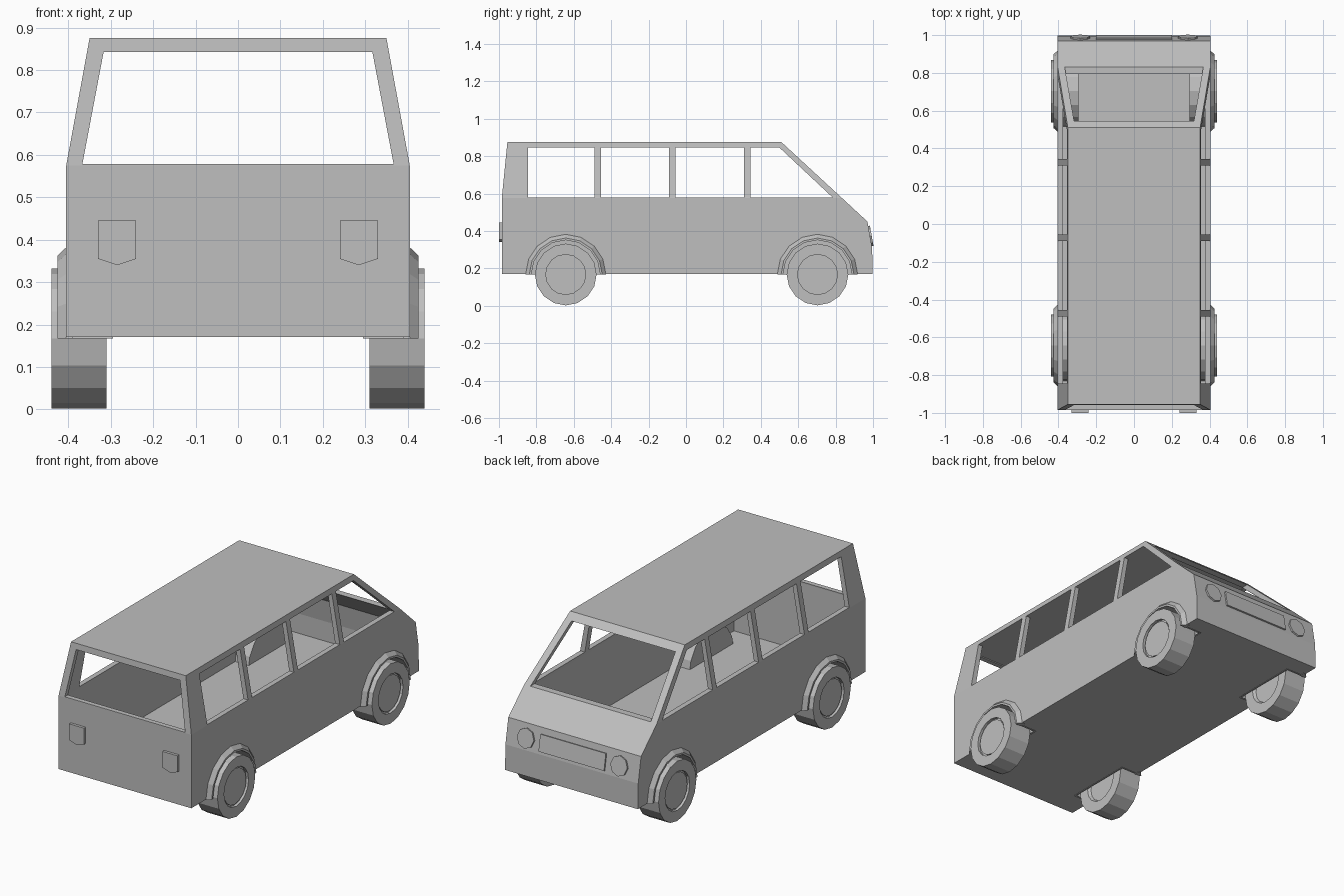
import bpy, bmesh, math
from mathutils import Vector

cube = bpy.data.objects.get("Cube")
if cube:
    bpy.data.objects.remove(cube, do_unlink=True)

grey = bpy.data.materials.new("plain_grey")
grey.use_nodes = True
colour = (0.52, 0.52, 0.52, 1)
grey.diffuse_color = colour
grey.node_tree.nodes["Principled BSDF"].inputs["Base Color"].default_value = colour

AXLE_Z = 0.167
BELT = 0.575


def finish(name, bm):
    """Turn a bmesh into a flat-shaded object."""
    bmesh.ops.remove_doubles(bm, verts=bm.verts[:], dist=1e-5)
    bmesh.ops.recalc_face_normals(bm, faces=bm.faces[:])
    mesh = bpy.data.meshes.new(name)
    bm.to_mesh(mesh)
    bm.free()
    mesh.materials.append(grey)
    obj = bpy.data.objects.new(name, mesh)
    bpy.context.scene.collection.objects.link(obj)
    return obj


def prism(name, outline, push):
    """Extrude a flat 3D outline along a vector."""
    bm = bmesh.new()
    base = [bm.verts.new(p) for p in outline]
    top = [bm.verts.new(Vector(p) + Vector(push)) for p in outline]
    bm.faces.new(base)
    bm.faces.new(top)
    n = len(base)
    for i in range(n):
        j = (i + 1) % n
        bm.faces.new((base[i], base[j], top[j], top[i]))
    return finish(name, bm)


def lathe(name, profile, side, y, half=False, closed=False):
    """Turn an (x, radius) profile about an axle, in 16 steps a circle."""
    bm = bmesh.new()
    rings = []
    for k in range(9 if half else 16):
        a = k * math.pi / 8
        rings.append([bm.verts.new((side * x, y + r * math.cos(a), AXLE_Z + r * math.sin(a)))
                      for x, r in profile])
    n = len(profile)
    for k in range(8 if half else 16):
        a, b = rings[k], rings[(k + 1) % len(rings)]
        for i in range(n if closed else n - 1):
            j = (i + 1) % n
            if profile[i][1] == 0 and profile[j][1] == 0:
                continue
            if profile[i][1] == 0:
                bm.faces.new((a[i], a[j], b[j]))
            elif profile[j][1] == 0:
                bm.faces.new((a[i], a[j], b[i]))
            else:
                bm.faces.new((a[i], a[j], b[j], b[i]))
    if half and closed:
        for ring in (rings[0], rings[-1]):
            bm.faces.new(ring)
    return finish(name, bm)


# Body: side profile given width, narrowing above the belt line
outline = [(-0.985, 0.17), (-0.985, BELT), (-0.955, 0.875), (0.51, 0.875),
           (0.835, BELT), (0.97, 0.45), (0.995, 0.31), (0.998, 0.17)]
bm = bmesh.new()
sides = []
for s in (-1, 1):
    row = [bm.verts.new((s * (0.35 if z > BELT else 0.405), y, z)) for y, z in outline]
    bm.faces.new([row[i] for i in (0, 1, 4, 5, 6, 7)])
    bm.faces.new(row[1:5])
    sides.append(row)
for i in range(len(outline)):
    j = (i + 1) % len(outline)
    bm.faces.new((sides[0][i], sides[0][j], sides[1][j], sides[1][i]))
body = finish("van_body", bm)
shell = body.modifiers.new("wall", "SOLIDIFY")
shell.thickness = 0.027
shell.offset = -1
shell.use_even_offset = True

# Openings: side windows, then windscreen and rear window in one pass
cutters = []
LOW, HIGH = 0.578, 0.845
for a, b, c in ((-0.845, -0.49, -0.49), (-0.455, -0.09, -0.09),
                (-0.055, 0.31, 0.31), (0.345, 0.5, 0.785)):
    cutters.append(prism("window_cutter", [(-1, a, LOW), (-1, a, HIGH), (-1, b, HIGH), (-1, c, LOW)],
                         (2, 0, 0)))
cutters.append(prism("screen_cutter", [(-0.367, -1.3, LOW), (0.367, -1.3, LOW),
                                       (0.317, -1.3, 0.842), (-0.317, -1.3, 0.842)], (0, 2.6, 0)))

# Wheels, arches and inner wheel wells
tyre = [(0.325, 0), (0.325, 0.095), (0.31, 0.105), (0.31, 0.165), (0.44, 0.165),
        (0.44, 0.107), (0.425, 0.107), (0.425, 0.098), (0.432, 0.098), (0.432, 0)]
arch = [(0.39, 0.215), (0.405, 0.215), (0.426, 0.195), (0.426, 0.184), (0.39, 0.184)]
well = [(0.39, 0.186), (0.303, 0.186), (0.303, 0), (0.295, 0), (0.295, 0.194), (0.39, 0.194)]
hole = [(0.303, 0), (0.303, 0.187), (0.6, 0.187), (0.6, 0)]
for end, y in (("front", 0.703), ("rear", -0.643)):
    for hand, s in (("left", 1), ("right", -1)):
        tag = f"{end}_{hand}"
        lathe(tag + "_wheel", tyre, s, y)
        lathe(tag + "_arch", arch, s, y, half=True, closed=True)
        lathe(tag + "_wheel_well", well, s, y, half=True)
        cutters.append(lathe("wheel_cutter", hole, s, y))

for c in cutters:
    c.hide_render = True
    cut = body.modifiers.new("cut", "BOOLEAN")
    cut.operation = "DIFFERENCE"
    cut.solver = "EXACT"
    cut.object = c

# Bake the cuts, then drop the cutters
bpy.context.view_layer.update()
graph = bpy.context.evaluated_depsgraph_get()
baked = bpy.data.meshes.new_from_object(body.evaluated_get(graph))
body.modifiers.clear()
body.data = baked
for c in cutters:
    bpy.data.objects.remove(c, do_unlink=True)


# Nose fittings lie on the sloping nose panel
def on_nose(x, z):
    return (x, 0.97 + (0.45 - z) * 0.025 / 0.14, z)


for hand, s in (("left", 1), ("right", -1)):
    lamp = [on_nose(s * 0.285 + 0.052 * math.cos(k * math.pi / 4),
                    0.372 + 0.054 * math.sin(k * math.pi / 4)) for k in range(8)]
    prism(hand + "_headlight", lamp, (0, 0.009, 0.002))
    # Tail lamps: shields with a pointed foot
    shield = [(0.24, 0.445), (0.33, 0.445), (0.33, 0.355), (0.285, 0.34), (0.24, 0.355)]
    prism(hand + "_tail_lamp", [(s * x, -0.985, z) for x, z in shield], (0, -0.015, 0))

prism("grille", [on_nose(x, z) for x, z in ((-0.2, 0.325), (0.2, 0.325), (0.2, 0.415), (-0.2, 0.415))],
      (0, 0.008, 0.002))
